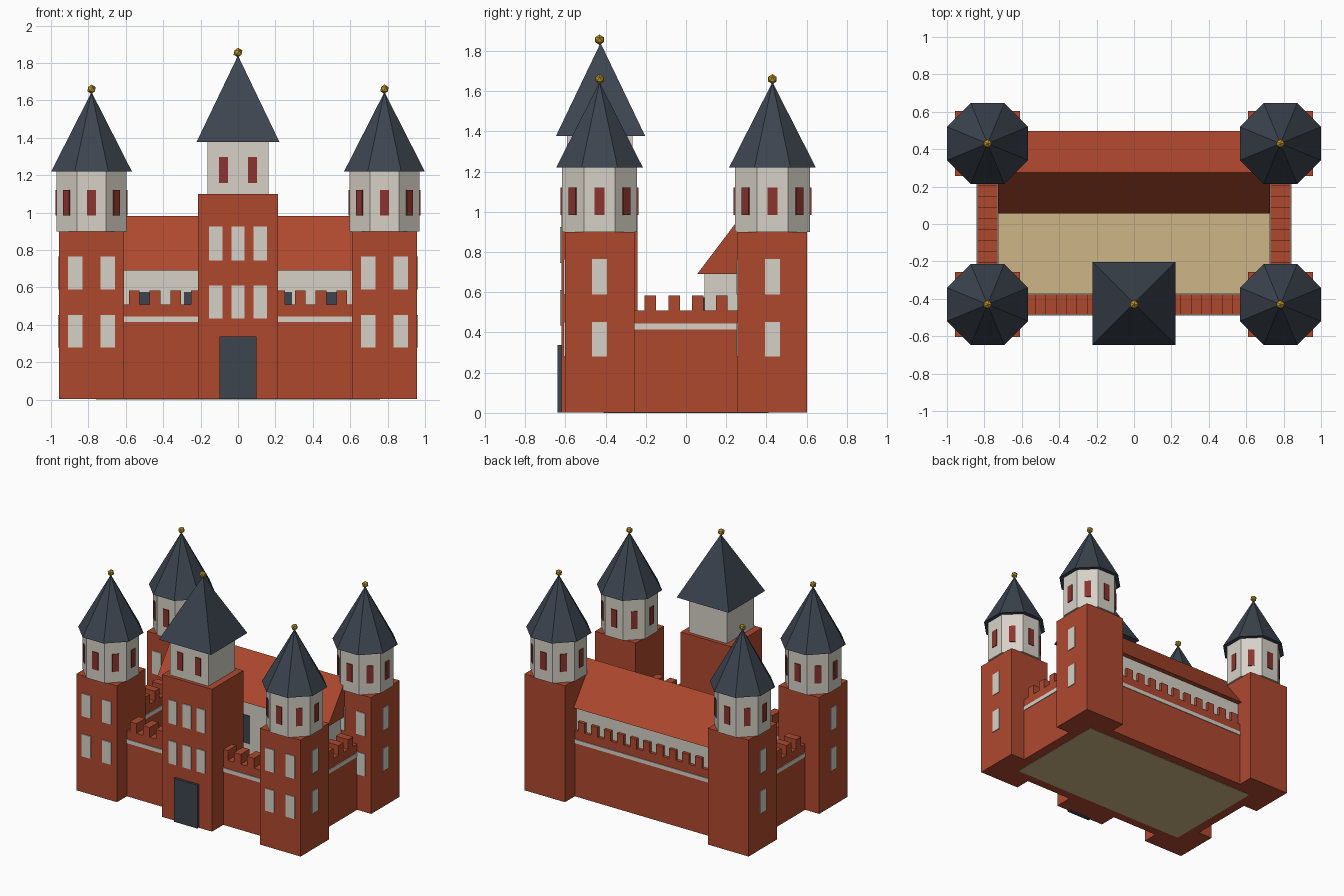
import bpy, math
from mathutils import Matrix, Vector

if "Cube" in bpy.data.objects:
    bpy.data.objects.remove(bpy.data.objects["Cube"])


def material(name, rgb):
    m = bpy.data.materials.new(name)
    m.diffuse_color = (*rgb, 1)
    m.use_nodes = True
    m.node_tree.nodes["Principled BSDF"].inputs["Base Color"].default_value = m.diffuse_color
    return m


BRICK = material("red brick", (0.43, 0.066, 0.028))
PLASTER = material("pale plaster", (0.67, 0.64, 0.57))
SLATE = material("dark slate", (0.046, 0.058, 0.078))
MAROON = material("maroon shutters", (0.26, 0.034, 0.026))
GOLD = material("gold", (0.51, 0.30, 0.022))
SAND = material("sand", (0.61, 0.46, 0.24))


def mesh(name, verts, faces, mat):
    me = bpy.data.meshes.new(name)
    me.from_pydata(verts, [], faces)
    me.materials.append(mat)
    ob = bpy.data.objects.new(name, me)
    bpy.context.collection.objects.link(ob)
    return ob


def box(name, x, y, z, mat):
    """Box from (min, max) pairs on each axis."""
    v = [(a, b, c) for a in x for b in y for c in z]
    f = [(0, 1, 3, 2), (4, 6, 7, 5), (0, 4, 5, 1),
         (2, 3, 7, 6), (0, 2, 6, 4), (1, 5, 7, 3)]
    return mesh(name, v, f, mat)


def span(c, half):
    return (c - half, c + half)


def cone(name, sides, apothem, top_apothem, x, y, z0, z1, mat):
    """Prism or pyramid whose flat sides face the axes."""
    k = math.cos(math.pi / sides)
    bpy.ops.mesh.primitive_cone_add(
        vertices=sides, radius1=apothem / k, radius2=top_apothem / k,
        depth=z1 - z0, location=(x, y, (z0 + z1) / 2),
        rotation=(0, 0, math.pi / sides))
    ob = bpy.context.object
    ob.name = name
    ob.data.materials.append(mat)
    return ob


def plate(name, x, y, dist, angle, side, width, z0, z1, mat):
    """Thin panel on a wall facing the given angle, dist away from (x, y)."""
    ob = box(name, (dist - 0.003, dist + 0.006), span(side, width / 2), (z0, z1), mat)
    ob.data.transform(Matrix.Translation((x, y, 0)) @ Matrix.Rotation(angle, 4, 'Z'))
    return ob


def finial(x, y, z, r):
    bpy.ops.mesh.primitive_ico_sphere_add(subdivisions=1, radius=r, location=(x, y, z))
    bpy.context.object.name = "finial"
    bpy.context.object.data.materials.append(GOLD)


TX, TY, TH = 0.783, 0.43, 0.173   # tower centres and half width
FRONT = -math.pi / 2
BASE = 0.003

# Courtyard floor
box("courtyard", span(0, 0.76), span(0, 0.41), (0, 0.02), SAND)

# Corner towers
for sx in (-1, 1):
    for sy in (-1, 1):
        x, y = sx * TX, sy * TY
        box("tower_body", span(x, TH), span(y, TH), (BASE, 0.9), BRICK)
        cone("tower_drum", 8, 0.187, 0.187, x, y, 0.9, 1.225, PLASTER)
        cone("tower_roof", 8, 0.216, 0, x, y, 1.22, 1.645, SLATE)
        finial(x, y, 1.66, 0.025)
        for i in range(8):
            plate("drum_window", x, y, 0.187, i * math.pi / 4, 0, 0.048, 0.985, 1.12, MAROON)
        for z0, z1 in ((0.28, 0.452), (0.59, 0.765)):
            for s in (-0.087, 0.087):
                plate("tower_front_window", x, y, TH, FRONT, s, 0.077, z0, z1, PLASTER)
            plate("tower_side_window", x, y, TH, 0 if sx > 0 else math.pi, 0, 0.075, z0, z1, PLASTER)

# Gatehouse keep
box("keep_body", span(0, 0.213), span(-TY, 0.19), (BASE, 1.1), BRICK)
box("keep_upper", span(0, 0.163), span(-TY, 0.163), (1.1, 1.38), PLASTER)
cone("keep_roof", 4, 0.222, 0, 0, -TY + 0.005, 1.377, 1.84, SLATE)
finial(0, -TY, 1.856, 0.026)
box("gate", span(0, 0.1), (-0.638, -0.6), (BASE, 0.338), SLATE)
for s in (-0.12, 0, 0.12):
    for z0, z1 in ((0.435, 0.61), (0.745, 0.925)):
        plate("keep_window", 0, -TY, 0.19, FRONT, s, 0.072, z0, z1, PLASTER)
for s in (-0.077, 0.077):
    plate("keep_upper_window", 0, -TY, 0.163, FRONT, s, 0.048, 1.16, 1.297, MAROON)

# Curtain walls with plaster band and merlons
WT = 0.053
for s in (-1, 1):
    box("long_wall", span(0, 0.65), span(s * TY, WT), (BASE, 0.51), BRICK)
    box("long_wall_band", span(0, 0.64), span(s * TY, WT + 0.005), (0.415, 0.445), PLASTER)
    for i in range(-5, 6):
        if s > 0 or abs(i) > 1:
            box("merlon", span(i * 0.111, 0.029), span(s * TY, WT), (0.51, 0.585), BRICK)
    box("side_wall", span(s * TX, WT), span(0, 0.3), (BASE, 0.51), BRICK)
    box("side_wall_band", span(s * TX, WT + 0.005), span(0, 0.29), (0.415, 0.445), PLASTER)
    for i in range(4):
        box("merlon", span(s * TX, WT), span((i - 1.5) * 0.118, 0.029), (0.51, 0.585), BRICK)

# Great hall with gabled roof
box("hall_body", span(0, 0.70), (0.092, 0.46), (0.015, 0.695), PLASTER)
gable = [(0.055, 0.69), (0.497, 0.69), (0.276, 0.982)]
mesh("hall_roof", [(x, y, z) for x in (-0.727, 0.727) for y, z in gable],
     [(0, 2, 1), (3, 4, 5), (0, 1, 4, 3), (1, 2, 5, 4), (2, 0, 3, 5)], BRICK)
for s in (-0.5, -0.25, 0, 0.25, 0.5):
    plate("hall_window", 0, 0.276, 0.184, FRONT, s, 0.08, 0.36, 0.575, SLATE)
